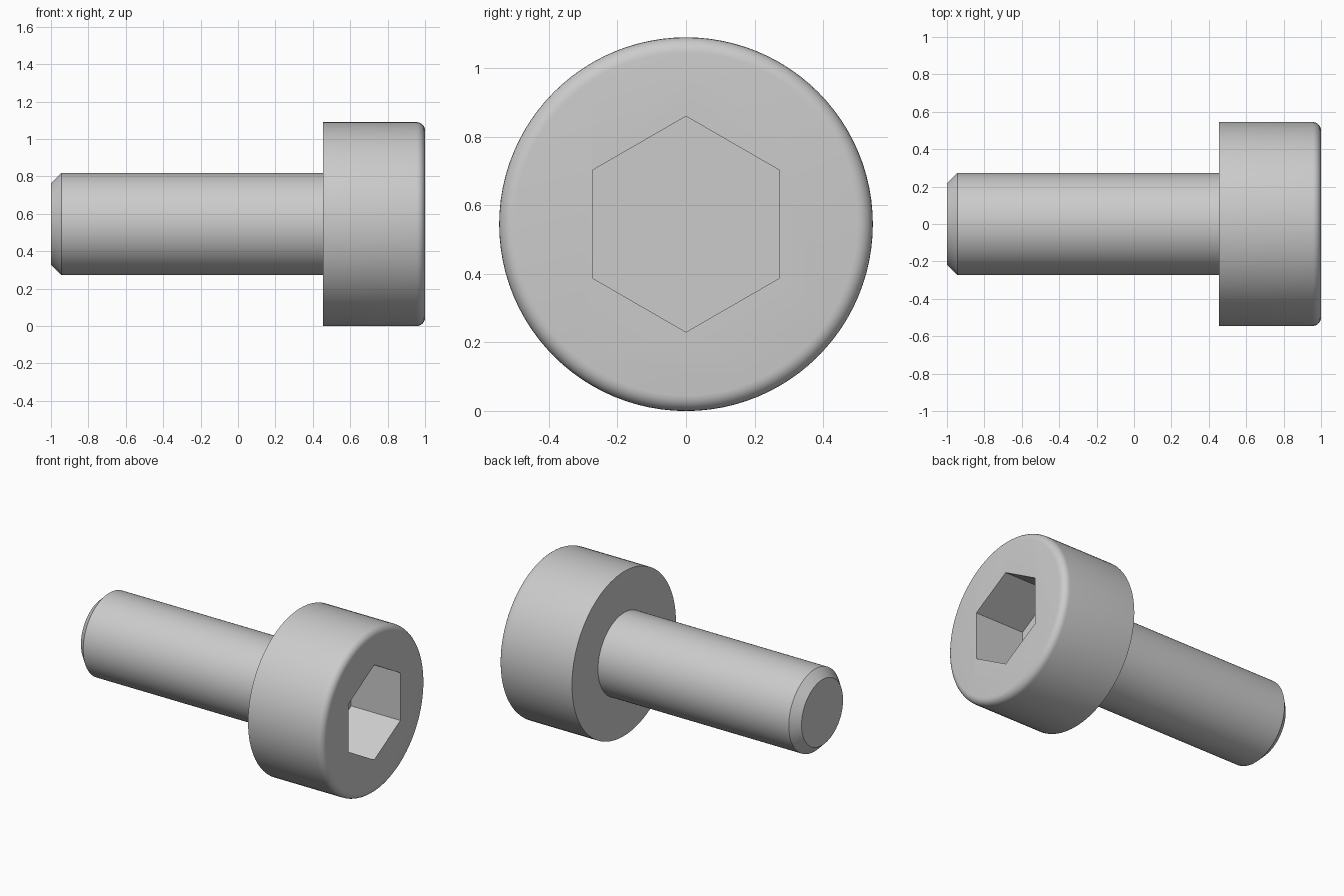
import bpy, bmesh, math
from mathutils import Matrix

cube = bpy.data.objects.get("Cube")
if cube:
    bpy.data.objects.remove(cube, do_unlink=True)

HEAD_R = 0.545
SHANK_R = HEAD_R / 2
SEAT_X = 0.455        # underside of the head
CHAMFER = 0.055
FILLET = 0.045
SOCKET_DEPTH = 0.36
SEGMENTS = 96

steel = bpy.data.materials.new("steel_grey")
steel.use_nodes = True
steel.diffuse_color = (0.6, 0.6, 0.6, 1)
steel.node_tree.nodes["Principled BSDF"].inputs["Base Color"].default_value = (0.6, 0.6, 0.6, 1)


def add_object(name, bm):
    bmesh.ops.recalc_face_normals(bm, faces=bm.faces)
    mesh = bpy.data.meshes.new(name)
    bm.to_mesh(mesh)
    bm.free()
    mesh.materials.append(steel)
    obj = bpy.data.objects.new(name, mesh)
    bpy.context.collection.objects.link(obj)
    return obj


def loft_rings(rings, sides):
    """Join rings of (x, radius) along the x axis and cap both ends."""
    bm = bmesh.new()
    loops = []
    for x, r in rings:
        angles = [2 * math.pi * i / sides for i in range(sides)]
        loops.append([bm.verts.new((x, r * math.sin(a), HEAD_R + r * math.cos(a))) for a in angles])
    for a, b in zip(loops, loops[1:]):
        for i in range(sides):
            j = (i + 1) % sides
            bm.faces.new((a[i], a[j], b[j], b[i]))
    bm.faces.new(loops[0])
    bm.faces.new(loops[-1])
    return bm


# Shank with chamfered tip, head with rounded front rim
profile = [(-1, SHANK_R - CHAMFER), (-1 + CHAMFER, SHANK_R),
           (SEAT_X, SHANK_R), (SEAT_X, HEAD_R)]
for i in range(7):
    a = math.pi / 2 * i / 6
    profile.append((1 - FILLET + FILLET * math.sin(a), HEAD_R - FILLET + FILLET * math.cos(a)))
screw = add_object("cap_screw", loft_rings(profile, SEGMENTS))

# Hexagonal socket cut into the head
hex_r = SHANK_R / math.cos(math.pi / 6)
cutter = add_object("socket_cutter", loft_rings([(1 - SOCKET_DEPTH, hex_r), (1.1, hex_r)], 6))
cutter.hide_render = True

bpy.context.view_layer.objects.active = screw
screw.select_set(True)
cut = screw.modifiers.new("hex_socket", 'BOOLEAN')
cut.operation = 'DIFFERENCE'
cut.solver = 'EXACT'
cut.object = cutter
bpy.ops.object.modifier_apply(modifier=cut.name)
bpy.data.objects.remove(cutter, do_unlink=True)

bpy.ops.object.shade_smooth_by_angle(angle=math.radians(30))
